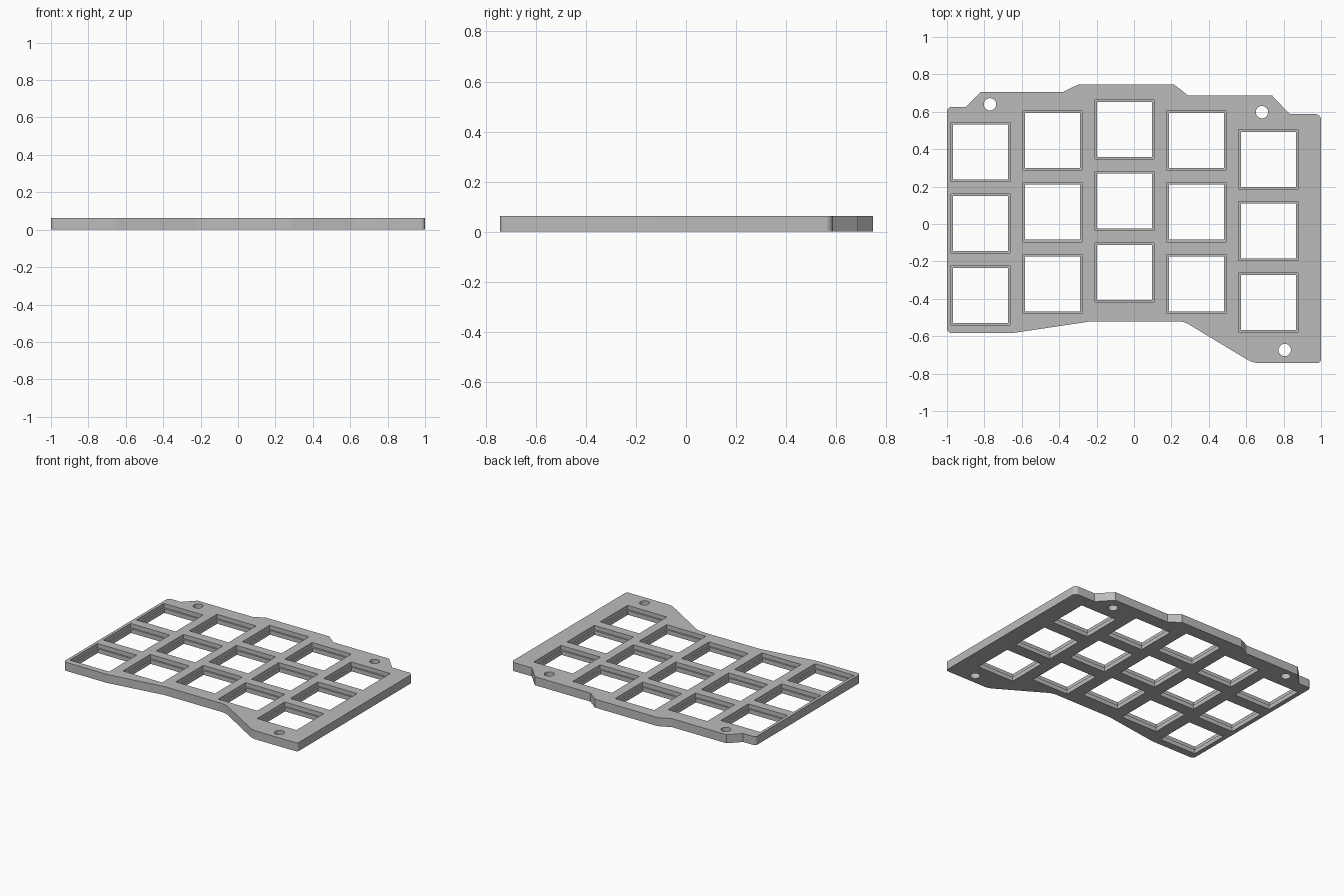
import bpy, bmesh
from mathutils import Matrix

if "Cube" in bpy.data.objects:
    bpy.data.objects.remove(bpy.data.objects["Cube"], do_unlink=True)

THICK = 0.062      # plate thickness
LEDGE = 0.031      # height of the ledge inside each opening
PITCH = 0.383      # spacing of the openings

grey = bpy.data.materials.new("plate grey")
grey.use_nodes = True
grey.diffuse_color = (0.5, 0.5, 0.5, 1)
grey.node_tree.nodes["Principled BSDF"].inputs["Base Color"].default_value = grey.diffuse_color


def to_object(name, bm):
    bmesh.ops.recalc_face_normals(bm, faces=bm.faces)
    mesh = bpy.data.meshes.new(name)
    bm.to_mesh(mesh)
    bm.free()
    mesh.materials.append(grey)
    obj = bpy.data.objects.new(name, mesh)
    bpy.context.collection.objects.link(obj)
    return obj


def boxes(name, places, size, bottom, top):
    bm = bmesh.new()
    for x, y in places:
        move = Matrix.Translation((x, y, (bottom + top) / 2))
        scale = Matrix.Diagonal((size, size, top - bottom, 1))
        bmesh.ops.create_cube(bm, size=1, matrix=move @ scale)
    return to_object(name, bm)


def cylinders(name, places, radius):
    bm = bmesh.new()
    for x, y in places:
        bmesh.ops.create_cone(bm, cap_ends=True, segments=48, radius1=radius, radius2=radius,
                              depth=1, matrix=Matrix.Translation((x, y, 0)))
    return to_object(name, bm)


# Plate outline: x, y, corner radius
outline = [
    (-1, -0.583, 0.025), (-0.65, -0.583, 0), (-0.225, -0.52, 0), (0.265, -0.52, 0.03),
    (0.635, -0.743, 0.03), (1, -0.743, 0.02), (1, 0.587, 0.03), (0.833, 0.587, 0),
    (0.737, 0.688, 0), (0.288, 0.688, 0), (0.213, 0.747, 0), (-0.295, 0.747, 0),
    (-0.38, 0.706, 0), (-0.82, 0.706, 0), (-0.9, 0.626, 0), (-1, 0.626, 0.025),
]
bm = bmesh.new()
low = [bm.verts.new((x, y, 0)) for x, y, r in outline]
high = [bm.verts.new((x, y, THICK)) for x, y, r in outline]
bm.faces.new(low)
bm.faces.new(high)
for i in range(len(outline)):
    j = (i + 1) % len(outline)
    bm.faces.new((low[i], low[j], high[j], high[i]))
bmesh.ops.recalc_face_normals(bm, faces=bm.faces)
corners = [(bm.edges.get((a, b)), r) for a, b, (x, y, r) in zip(low, high, outline) if r]
for edge, r in corners:
    bmesh.ops.bevel(bm, geom=[edge], offset=r, segments=12, profile=0.5, affect='EDGES')
plate = to_object("switch_plate", bm)

# Staggered columns of stepped square openings
columns = [(-0.82, 0.002), (-0.436, 0.063), (-0.051, 0.123), (0.333, 0.063), (0.718, -0.037)]
places = [(x, y + row * PITCH) for x, y in columns for row in (-1, 0, 1)]
cutters = [
    boxes("recess_cutter", places, 0.316, LEDGE, 0.2),
    boxes("opening_cutter", places, 0.294, -0.2, 0.3),
    cylinders("screw_hole_cutter", [(-0.77, 0.64), (0.684, 0.598), (0.806, -0.674)], 0.033),
]

# Cut the plate and discard the cutters
bpy.context.view_layer.objects.active = plate
for cutter in cutters:
    cutter.hide_render = True
    cut = plate.modifiers.new("cut", 'BOOLEAN')
    cut.operation = 'DIFFERENCE'
    cut.solver = 'EXACT'
    cut.object = cutter
    bpy.ops.object.modifier_apply(modifier=cut.name)
    bpy.data.objects.remove(cutter, do_unlink=True)

# Smooth only the round corners and screw holes
bpy.ops.object.select_all(action='DESELECT')
plate.select_set(True)
bpy.ops.object.shade_smooth_by_angle(angle=0.14)
